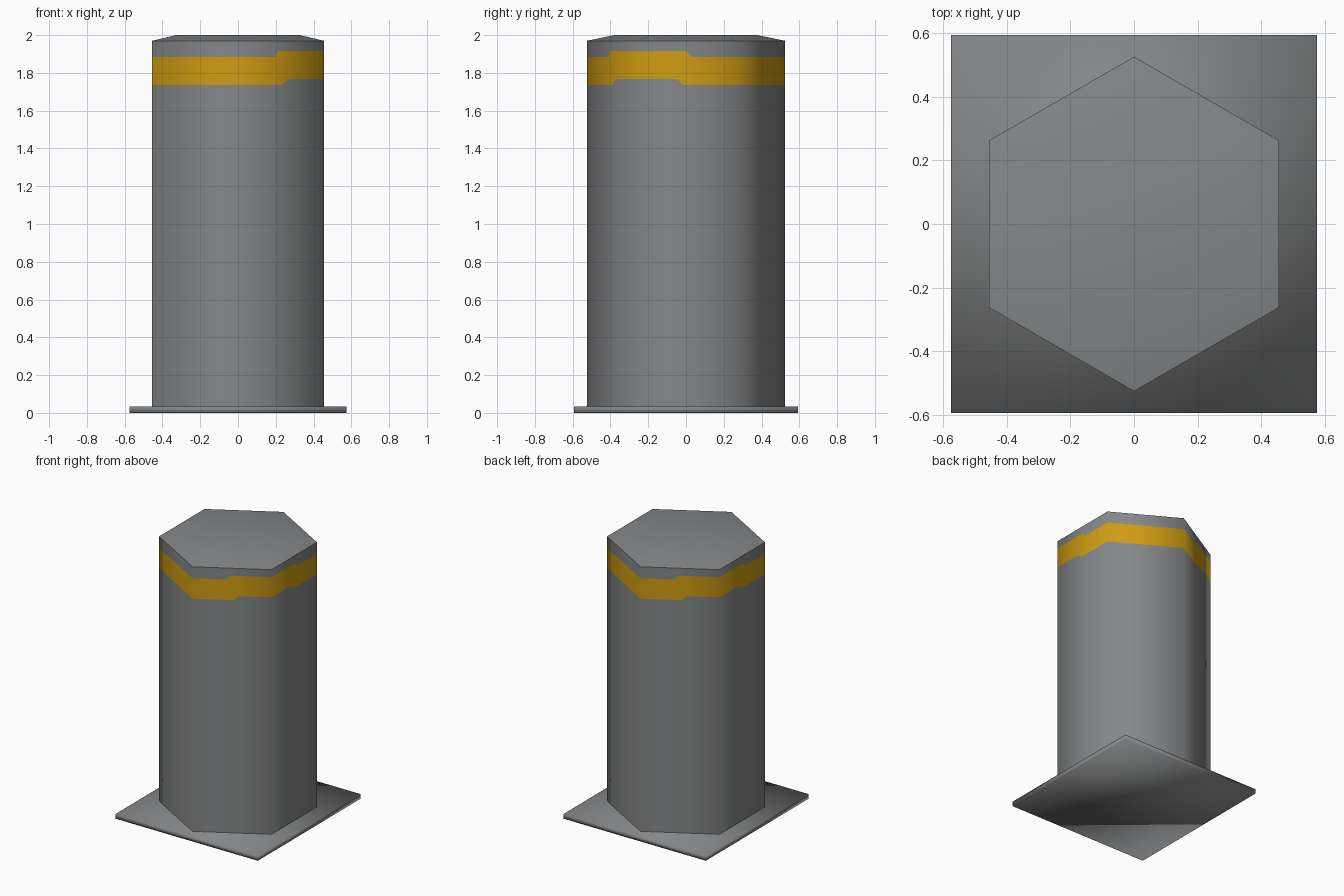
import bpy, math
from mathutils import Vector

if "Cube" in bpy.data.objects:
    bpy.data.objects.remove(bpy.data.objects["Cube"])


def material(name, rgb):
    m = bpy.data.materials.new(name)
    m.diffuse_color = (*rgb, 1)
    m.use_nodes = True
    m.node_tree.nodes["Principled BSDF"].inputs["Base Color"].default_value = m.diffuse_color
    return m


GREY = material("concrete grey", (0.235, 0.24, 0.245))
YELLOW = material("warning yellow", (0.62, 0.33, 0.006))
R = 0.525            # hexagon corner radius
H = R * math.cos(math.radians(30))
PLATE, RIM, TOP = 0.035, 1.97, 2.0
LOW_B, HIGH_B, LOW_T, HIGH_T = 1.737, 1.767, 1.885, 1.915


def make(name, verts, faces, mats):
    me = bpy.data.meshes.new(name)
    me.from_pydata(verts, [], faces)
    for m in mats:
        me.materials.append(m)
    for p in me.polygons:
        p.use_smooth = True
    me.update()
    ob = bpy.data.objects.new(name, me)
    bpy.context.collection.objects.link(ob)
    return ob


def slant(x):
    """Point on the front right wall at a given x."""
    return (x, -R + x * (R / 2) / H)


# Half the outline: position, then bottom and top of the painted band there
half = [
    (slant(0), LOW_B, LOW_T),
    (slant(0.20), LOW_B, LOW_T),
    (slant(0.21), LOW_B, HIGH_T),
    (slant(0.235), LOW_B, HIGH_T),
    (slant(0.27), HIGH_B, HIGH_T),
    ((H, -R / 2), HIGH_B, HIGH_T),
    ((H, -0.045), HIGH_B, HIGH_T),
    ((H, -0.015), LOW_B, HIGH_T),
    ((H, 0.0), LOW_B, HIGH_T),
    ((H, 0.03), LOW_B, LOW_T),
    ((H, R / 2), LOW_B, LOW_T),
]
# The other half is the same turned by 180 degrees
outline = half + [((-p[0], -p[1]), b, t) for p, b, t in half]
n = len(outline)

# Hexagonal post with the stepped band cut into its walls
verts, faces = [], []
for p, b, t in outline:
    verts += [(*p, z) for z in (PLATE, b, t, RIM)]
for i in range(n):
    j = (i + 1) % n
    for k in range(3):
        faces.append((i * 4 + k, j * 4 + k, j * 4 + k + 1, i * 4 + k + 1))
post = make("post", verts, faces, [GREY, YELLOW])
for p in post.data.polygons:
    p.material_index = 1 if p.index % 3 == 1 else 0
# Soft shading around the post, as if only the six corners existed
post.data.normals_split_custom_set_from_vertices(
    [Vector((v[0], v[1], 0)).normalized() for v in verts])

# Chamfered cap
ring = [math.radians(60 * i + 30) for i in range(6)]
verts = [(R * s * math.cos(a), R * s * math.sin(a), z)
         for s, z in ((1, RIM), (0.72, TOP)) for a in ring]
faces = [(i, (i + 1) % 6, (i + 1) % 6 + 6, i + 6) for i in range(6)]
faces.append(tuple(range(6, 12)))
make("cap", verts, faces, [GREY])

# Base plate
X, Y = 0.575, 0.593
corners = [(-X, -Y), (X, -Y), (X, Y), (-X, Y)]
verts = [(*c, z) for z in (0, PLATE) for c in corners]
faces = [(i, (i + 1) % 4, (i + 1) % 4 + 4, i + 4) for i in range(4)]
faces += [(3, 2, 1, 0), (4, 5, 6, 7)]
make("base_plate", verts, faces, [GREY])
